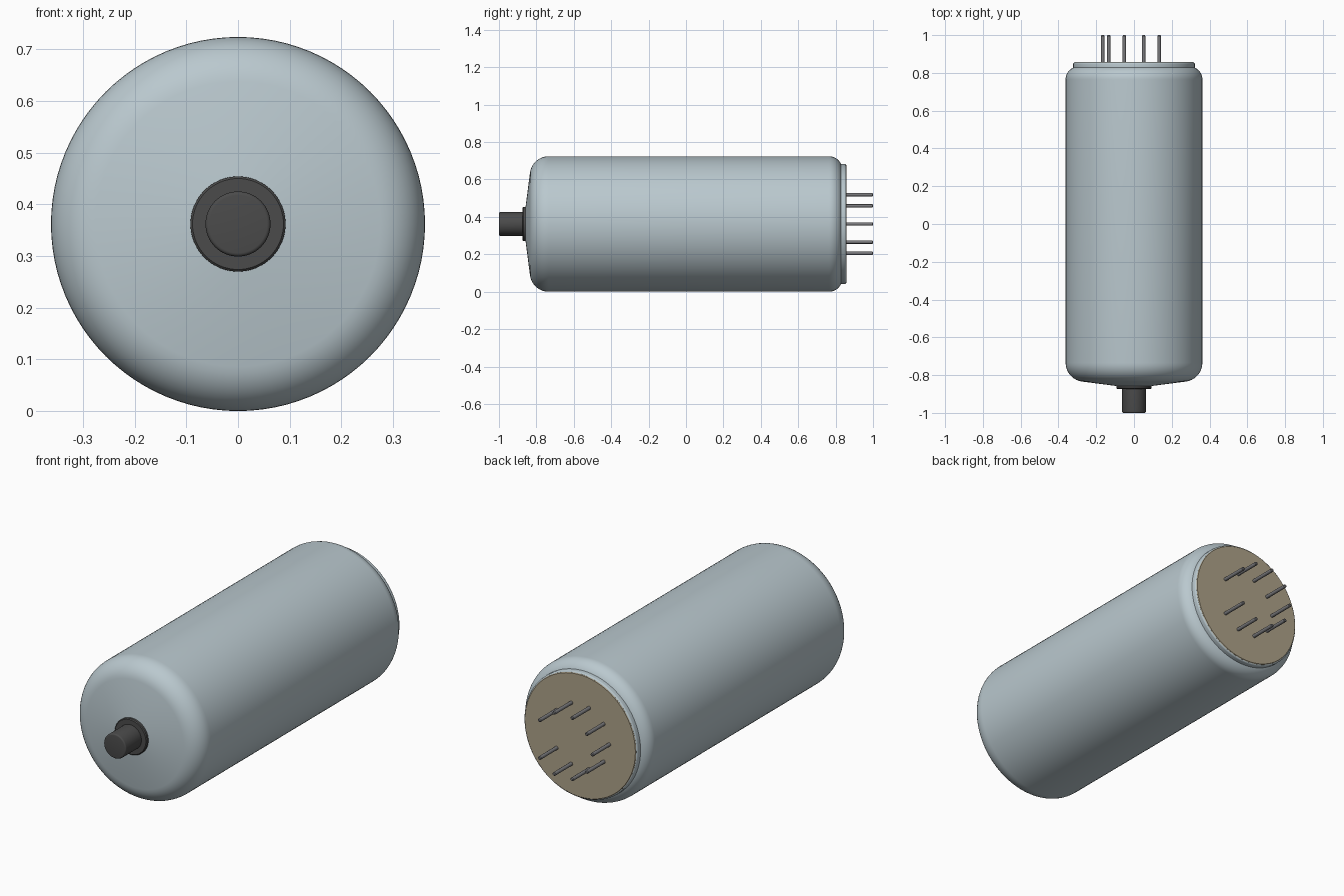
import bpy, bmesh, math
from mathutils import Matrix

cube = bpy.data.objects.get("Cube")
if cube:
    bpy.data.objects.remove(cube, do_unlink=True)

AXIS_Z = 0.362  # height of the tube's long axis


def material(name, rgb, roughness=0.5):
    m = bpy.data.materials.new(name)
    m.use_nodes = True
    m.diffuse_color = (*rgb, 1)
    bsdf = m.node_tree.nodes["Principled BSDF"]
    bsdf.inputs["Base Color"].default_value = (*rgb, 1)
    bsdf.inputs["Roughness"].default_value = roughness
    return m


glass = material("pale blue glass", (0.49, 0.58, 0.62))
dark = material("dark cap", (0.07, 0.07, 0.07))
tan = material("tan base", (0.42, 0.36, 0.25))
metal = material("grey pin metal", (0.19, 0.19, 0.20))


def lathe(name, profile, mat, segments=64, x=0.0, z=0.0):
    """Revolve (radius, y) points, front to back, about the y axis."""
    bm = bmesh.new()
    verts = [bm.verts.new((r, y, 0)) for r, y in profile]
    edges = [bm.edges.new(pair) for pair in zip(verts, verts[1:])]
    bmesh.ops.spin(bm, geom=verts + edges, cent=(0, 0, 0), axis=(0, 1, 0),
                   angle=math.tau, steps=segments, use_duplicate=False)
    bmesh.ops.remove_doubles(bm, verts=bm.verts, dist=1e-5)
    bmesh.ops.recalc_face_normals(bm, faces=bm.faces)
    bmesh.ops.transform(bm, matrix=Matrix.Translation((x, 0, z + AXIS_Z)), verts=bm.verts)
    mesh = bpy.data.meshes.new(name)
    bm.to_mesh(mesh)
    bm.free()
    mesh.materials.append(mat)
    obj = bpy.data.objects.new(name, mesh)
    bpy.context.collection.objects.link(obj)
    bpy.ops.object.select_all(action='DESELECT')
    bpy.context.view_layer.objects.active = obj
    obj.select_set(True)
    bpy.ops.object.shade_smooth_by_angle(angle=math.radians(35))
    return obj


def arc(cr, cy, rr, ry, start, end, steps=10):
    """Elliptical arc; 0 degrees points outward, 90 towards the back."""
    angles = [math.radians(start + (end - start) * i / steps) for i in range(steps + 1)]
    return [(cr + rr * math.cos(a), cy + ry * math.sin(a)) for a in angles]


# Glass envelope: shallow cone front, rounded shoulders, open towards the base
lathe("glass_envelope",
      [(0, -0.866), (0.09, -0.858)]
      + arc(0.262, -0.735, 0.10, 0.10, -82, 0)
      + arc(0.292, 0.765, 0.07, 0.07, 0, 75)
      + [(0.30, 0.836), (0, 0.836)], glass, 96)

# Glass rim around the base
lathe("base_rim",
      [(0, 0.828), (0.322, 0.828)] + arc(0.314, 0.847, 0.008, 0.008, 0, 90, 4)
      + [(0, 0.855)], glass, 96)

# Tan base disc set in the rim
lathe("base_disc",
      [(0, 0.85), (0.316, 0.85), (0.316, 0.855), (0.313, 0.858), (0, 0.858)], tan, 96)

# Front cap: flange and terminal
lathe("cap_flange",
      [(0, -0.873), (0.088, -0.873), (0.092, -0.869), (0.092, -0.850), (0, -0.850)], dark)
lathe("cap_terminal",
      [(0, -1.0)] + arc(0.056, -0.993, 0.007, 0.007, -90, 0, 4)
      + [(0.063, -0.86), (0, -0.86)], dark)

# Nine pins on a ten-position circle, with the gap on the +x side
for i in range(1, 10):
    a = math.radians(36 * i)
    lathe(f"pin_{i}",
          [(0, 0.85), (0.009, 0.85), (0.009, 0.996), (0.006, 1.0), (0, 1.0)],
          metal, 16, 0.165 * math.cos(a), 0.165 * math.sin(a))
